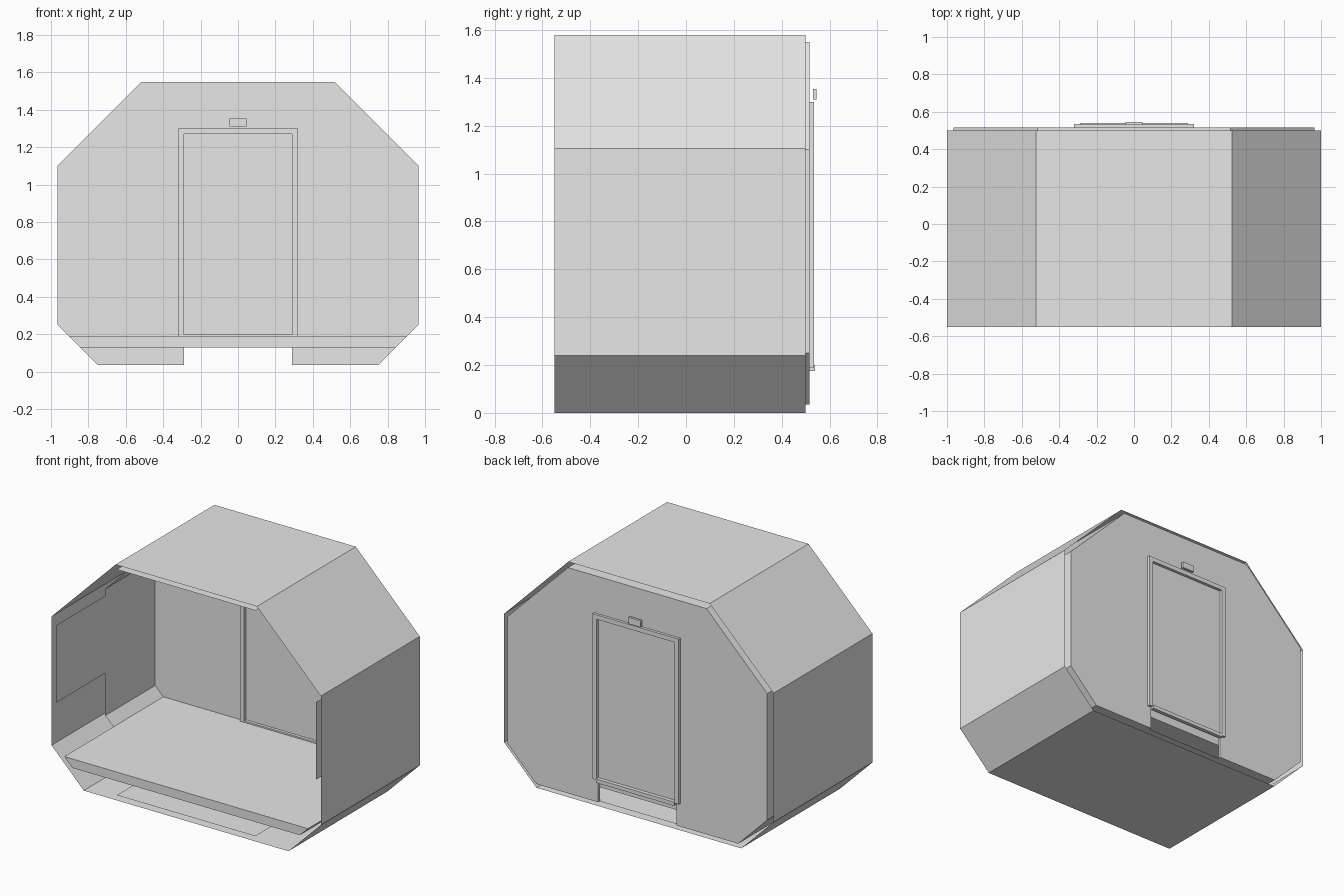
import bpy
import bmesh

cube = bpy.data.objects.get("Cube")
if cube:
    bpy.data.objects.remove(cube, do_unlink=True)

GREY = (0.8, 0.8, 0.8, 1.0)
grey = bpy.data.materials.new("light grey")
grey.use_nodes = True
grey.diffuse_color = GREY
grey.node_tree.nodes["Principled BSDF"].inputs["Base Color"].default_value = GREY

FRONT, WALL, OUTER = -0.55, 0.50, 0.517   # depth of open end, wall inside, wall outside
LINER_FRONT = -0.03                       # where the full lining stops


def finish(name, bm):
    mesh = bpy.data.meshes.new(name)
    bm.to_mesh(mesh)
    bm.free()
    mesh.materials.append(grey)
    obj = bpy.data.objects.new(name, mesh)
    bpy.context.scene.collection.objects.link(obj)
    return obj


def prism(name, profile, y0, y1):
    """Solid from an x-z outline, extruded along y."""
    bm = bmesh.new()
    face = bm.faces.new([bm.verts.new((x, y0, z)) for x, z in profile])
    out = bmesh.ops.extrude_face_region(bm, geom=[face])
    moved = [v for v in out["geom"] if isinstance(v, bmesh.types.BMVert)]
    bmesh.ops.translate(bm, verts=moved, vec=(0, y1 - y0, 0))
    bmesh.ops.recalc_face_normals(bm, faces=bm.faces)
    return finish(name, bm)


def box(name, half, z0, z1, y0, y1):
    return prism(name, [(-half, z0), (half, z0), (half, z1), (-half, z1)], y0, y1)


def mirrored(points):
    """Close a right-hand outline with its mirror image."""
    return points + [(-x, z) for x, z in reversed(points)]


def strip(bm, a, b, y0, y1):
    """Thin sheet between two x-z points."""
    bm.faces.new([bm.verts.new(p) for p in (
        (a[0], y0, a[1]), (b[0], y0, b[1]), (b[0], y1, b[1]), (a[0], y1, a[1]))])


def tube(name, profile, y0, y1, tabs=()):
    """Open sheet tube, with optional tabs reaching to the front."""
    bm = bmesh.new()
    for a, b in zip(profile, profile[1:] + profile[:1]):
        strip(bm, a, b, y0, y1)
    for a, b in tabs:
        strip(bm, a, b, FRONT, y0)
    bmesh.ops.remove_doubles(bm, verts=bm.verts, dist=0.0001)
    return finish(name, bm)


# Outer hull: thin octagonal tube, open at the front
hull = [(0.76, 0), (1, 0.24), (1, 1.105), (0.525, 1.58)]
tube("outer_shell", mirrored(hull), FRONT, WALL)

# Inner lining with tabs on the sides, ceiling and bottom
inner = [(0.75, 0.035), (0.965, 0.25), (0.965, 1.10), (0.515, 1.55)]
tabs = [((0.965, 0.535), (0.965, 1.055)),
        ((-0.965, 1.055), (-0.965, 0.535)),
        ((-0.515, 0.035), (0.515, 0.035)),
        ((0.515, 1.55), (-0.515, 1.55))]
tube("inner_lining", mirrored(inner), LINER_FRONT, WALL, tabs)

# Floor slab with slanted ends following the lining
prism("floor", mirrored([(0.845, 0.13), (0.905, 0.19)]), FRONT, WALL)

# End wall, cut by the doorway down to its lower edge
doorway = [(0.29, 1.27), (0.29, 0.035)]
prism("back_wall", mirrored(doorway + inner), WALL, OUTER)

# Door, frame and sill
prism("door_frame", mirrored([(0.29, 1.27), (0.29, 0.19), (0.32, 0.19), (0.32, 1.30)]),
      0.48, 0.535)
box("door_panel", 0.29, 0.2, 1.27, 0.50, 0.515)
box("frame_bottom", 0.29, 0.19, 0.2, 0.48, 0.515)
box("door_sill", 0.29, 0.175, 0.2, 0.515, 0.54)

# Small lamps above the door, outside and inside
for name, y in (("outer_lamp", 0.53), ("inner_lamp", 0.47)):
    box(name, 0.045, 1.31, 1.353, y, y + 0.016)
